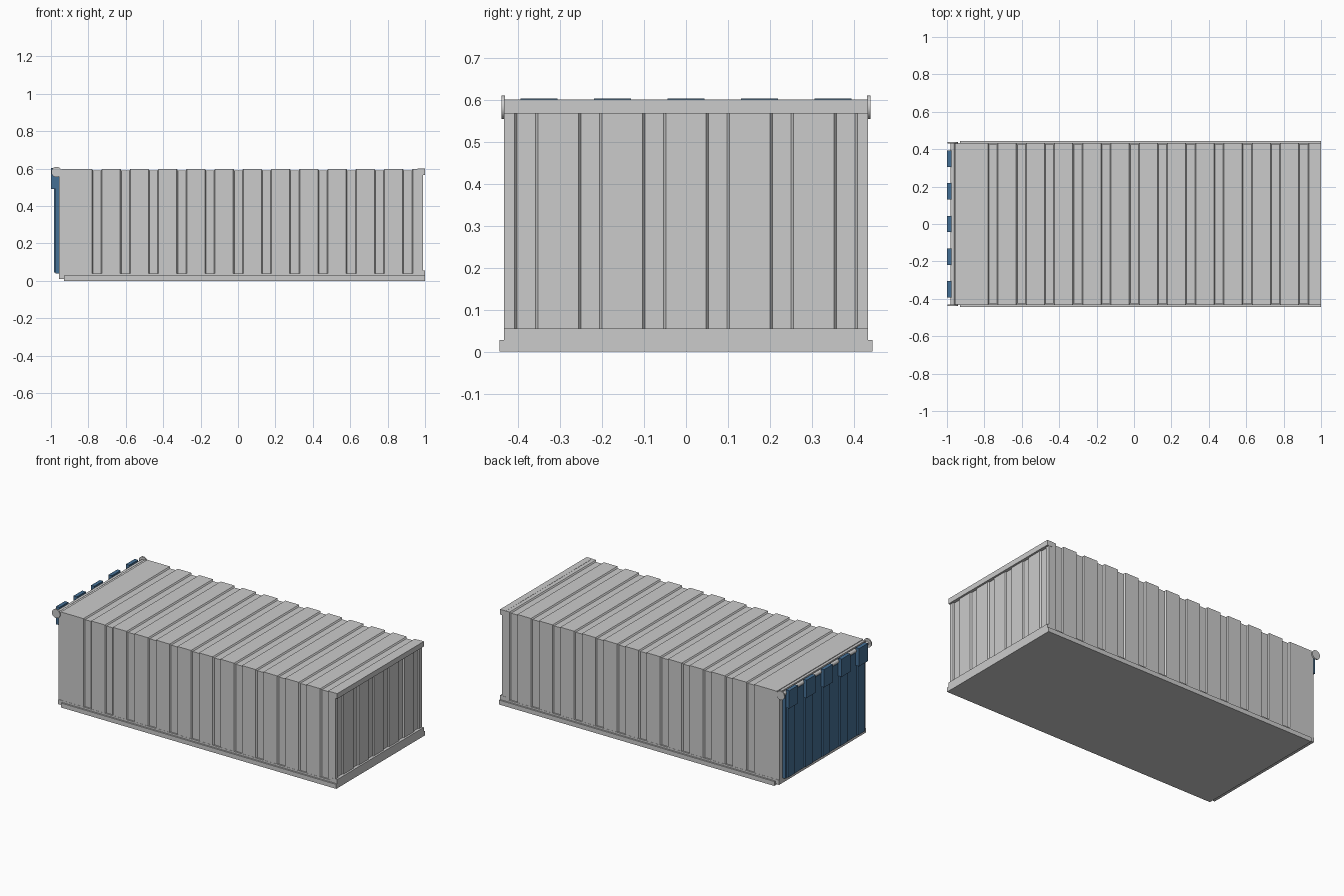
import bpy, bmesh, math

if "Cube" in bpy.data.objects:
    bpy.data.objects.remove(bpy.data.objects["Cube"])

blue = bpy.data.materials.new("door_blue")
blue.diffuse_color = (0.06, 0.16, 0.30, 1)
blue.use_nodes = True
blue.node_tree.nodes["Principled BSDF"].inputs["Base Color"].default_value = blue.diffuse_color


def finish(name, bm, mat=None):
    bmesh.ops.recalc_face_normals(bm, faces=bm.faces)
    me = bpy.data.meshes.new(name)
    bm.to_mesh(me)
    bm.free()
    ob = bpy.data.objects.new(name, me)
    bpy.context.collection.objects.link(ob)
    if mat:
        me.materials.append(mat)
    return ob


def box(name, x, y, z, mat=None):
    bm = bmesh.new()
    bmesh.ops.create_cube(bm, size=1)
    for v in bm.verts:
        v.co = [(a + b) / 2 + c * (b - a) for c, (a, b) in zip(v.co, (x, y, z))]
    return finish(name, bm, mat)


def loft(name, rings, mat=None):
    bm = bmesh.new()
    loops = [[bm.verts.new(p) for p in r] for r in rings]
    n = len(loops[0])
    for a, b in zip(loops, loops[1:]):
        for i in range(n):
            j = (i + 1) % n
            bm.faces.new((a[i], a[j], b[j], b[i]))
    bm.faces.new(loops[0])
    bm.faces.new(loops[-1])
    return finish(name, bm, mat)


def grooves(starts, width, slope):
    # (position, 0 = crest / 1 = groove) pairs
    out = []
    for s in starts:
        out += [(s, 0), (s + slope, 1), (s + width - slope, 1), (s + width, 0)]
    return out


def cylinder_y(name, x, z, r, y0, y1, sides):
    ring = [(x + r * math.cos(t), z + r * math.sin(t))
            for t in (2 * math.pi * i / sides for i in range(sides))]
    ob = loft(name, [[(a, y, b) for a, b in ring] for y in (y0, y1)])
    bpy.context.view_layer.objects.active = ob
    ob.select_set(True)
    bpy.ops.object.shade_smooth_by_angle()
    ob.select_set(False)


# Ribbed shell: the grooves wrap over both sides and the roof
D = 0.008
stations = [(-0.94, 0)] + grooves([-0.781 + 0.151 * k for k in range(12)], 0.055, 0.006) + [(0.972, 0)]
rings = []
for x, g in stations:
    w, t = 0.433 - D * g, 0.599 - D * g
    rings.append([(x, -w, 0.03), (x, w, 0.03), (x, w, t), (x, -w, t)])
loft("ribbed_shell", rings)

# Ribbed end wall, set back between the rails
prof = [(-0.433, 0)] + grooves([c - 0.028 for c in (-0.38, -0.228, -0.076, 0.076, 0.228, 0.38)], 0.056, 0.006) + [(0.433, 0)]
outline = [(0.988 - D * g, y) for y, g in prof] + [(0.965, 0.433), (0.965, -0.433)]
loft("end_wall", [[(x, y, z) for x, y in outline] for z in (0.03, 0.59)])

# Floor flange and rails
box("floor_flange", (-0.93, 1.0), (-0.444, 0.444), (0, 0.028))
box("floor_frame", (-0.957, 1.0), (-0.434, 0.434), (0.01, 0.04))
box("end_bottom_rail", (0.96, 1.0), (-0.434, 0.434), (0, 0.055))
box("end_top_rail", (0.96, 1.0), (-0.434, 0.434), (0.567, 0.6))

# Door frame
for s, n in ((-1, "front"), (1, "back")):
    box(n + "_door_post", (-0.957, -0.93), sorted((s * 0.40, s * 0.431)), (0.01, 0.592))
box("door_frame_panel", (-0.953, -0.93), (-0.42, 0.42), (0.02, 0.58))
box("door_header", (-0.957, -0.935), (-0.431, 0.431), (0.565, 0.595))

# Hinge shaft with end discs
cylinder_y("hinge_shaft", -0.97, 0.582, 0.012, -0.434, 0.434, 16)
for s, n in ((-1, "front"), (1, "back")):
    cylinder_y(n + "_hinge_disc", -0.97, 0.582, 0.028, s * 0.431, s * 0.439, 24)

# Door with ribs and hinge straps
box("door", (-0.976, -0.953), (-0.398, 0.398), (0.04, 0.57), blue)
for i in range(5):
    y = (i - 2) * 0.175
    box(f"door_rib_{i}", (-0.985, -0.97), (y - 0.035, y + 0.035), (0.045, 0.565), blue)
    box(f"hinge_strap_{i}", (-1.0, -0.976), (y - 0.044, y + 0.044), (0.49, 0.603), blue)
